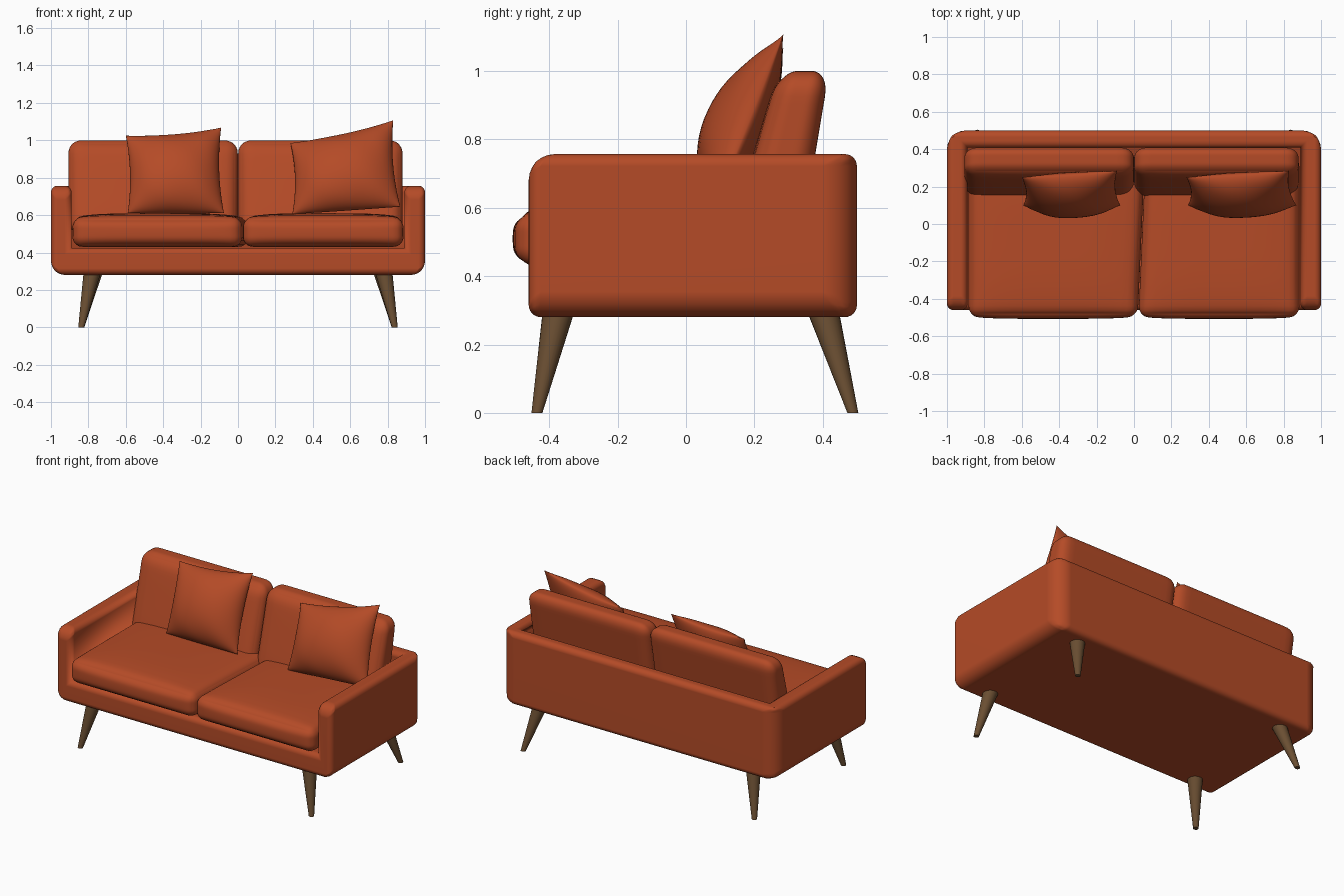
import bpy, bmesh, math
from mathutils import Vector

if "Cube" in bpy.data.objects:
    bpy.data.objects.remove(bpy.data.objects["Cube"], do_unlink=True)


def material(name, rgb):
    m = bpy.data.materials.new(name)
    m.use_nodes = True
    m.diffuse_color = (*rgb, 1)
    m.node_tree.nodes["Principled BSDF"].inputs["Base Color"].default_value = (*rgb, 1)
    return m


fabric = material("rust fabric", (0.46, 0.07, 0.02))
wood = material("brown wood", (0.145, 0.077, 0.032))


def finish(bm, name, mat, angle=50):
    bmesh.ops.recalc_face_normals(bm, faces=bm.faces[:])
    me = bpy.data.meshes.new(name)
    bm.to_mesh(me)
    bm.free()
    me.materials.append(mat)
    me.shade_smooth()
    me.set_sharp_from_angle(angle=math.radians(angle))
    ob = bpy.data.objects.new(name, me)
    bpy.context.collection.objects.link(ob)
    return ob


# Frame: base, arms and back as one shell, built from filled grid cells
XS, YS, ZS = (-1, -0.89, 0.89, 1), (-0.46, 0.41, 0.5), (0.28, 0.425, 0.757)


def build_frame():
    bm = bmesh.new()
    cells = {(i, j, k) for i in range(3) for j in range(2) for k in range(2)}
    cells.remove((1, 0, 1))
    for c in cells:
        for axis in range(3):
            for side in (0, 1):
                n = list(c)
                n[axis] += 2 * side - 1
                if tuple(n) in cells:
                    continue
                a, b = [t for t in range(3) if t != axis]
                quad = []
                for da, db in ((0, 0), (1, 0), (1, 1), (0, 1)):
                    p = list(c)
                    p[axis] += side
                    p[a] += da
                    p[b] += db
                    quad.append(bm.verts.new((XS[p[0]], YS[p[1]], ZS[p[2]])))
                bm.faces.new(quad)
    bmesh.ops.remove_doubles(bm, verts=bm.verts[:], dist=0.001)
    bmesh.ops.recalc_face_normals(bm, faces=bm.faces[:])
    bmesh.ops.dissolve_limit(bm, angle_limit=0.02, verts=bm.verts[:], edges=bm.edges[:])
    # Rounding radius of each convex edge, stored as bevel weight
    weight = bm.edges.layers.float.new("bevel_weight_edge")
    for e in bm.edges:
        if not e.is_convex:
            continue
        d = e.verts[1].co - e.verts[0].co
        mid = (e.verts[0].co + e.verts[1].co) / 2
        radius = 0.035
        if abs(d.z) > 0.1 and mid.y > 0.45:
            radius = 0.1
        elif abs(d.y) > 0.1 and mid.z < 0.3:
            radius = 0.075
        elif abs(d.x) > 0.05 and mid.y < -0.4 and mid.z > 0.7:
            radius = 0.075
        e[weight] = radius / 0.1
    ob = finish(bm, "sofa_frame", fabric, 180)
    bev = ob.modifiers.new("rounding", "BEVEL")
    bev.limit_method = "WEIGHT"
    bev.width = 0.1
    bev.segments = 6
    ob.modifiers.new("normals", "WEIGHTED_NORMAL")


# Rounded cushion block with an extra shaping rule
def cushion(name, lo, hi, r, shape):
    bm = bmesh.new()
    bmesh.ops.create_cube(bm, size=2)
    bmesh.ops.subdivide_edges(bm, edges=bm.edges[:], cuts=23, use_grid_fill=True)
    centre = (Vector(lo) + Vector(hi)) / 2
    half = (Vector(hi) - Vector(lo)) / 2
    for v in bm.verts:
        u = Vector([math.sin(t * math.pi / 2) for t in v.co])
        p = Vector([u[i] * half[i] for i in range(3)])
        q = Vector([max(r - half[i], min(half[i] - r, p[i])) for i in range(3)])
        d = p - q
        if d.length > 1e-6:
            p = q + d.normalized() * r
        v.co = shape(centre + p, u)
    return finish(bm, name, fabric, 180)


def seat_shape(p, u):
    dome = (1 - u.x ** 4) * (1 - u.y ** 4)
    p.z += 0.022 * dome * max(u.z, 0)
    p.y -= 0.012 * (1 - u.x ** 4) * (1 - u.z ** 2) * (u.y < -0.9)
    # The inner sides skew together towards the back
    if abs(p.x) < 0.5:
        p.x += 0.04 * (u.y + 1) / 2 * (1 - abs(p.x) / 0.5)
    return p


def back_shape(p, u):
    h = (p.z - 0.5) / 0.5
    slim = 1 - 0.28 * h
    p.y = 0.235 + (p.y - 0.235) * slim + 0.112 * h
    p.y -= 0.012 * (1 - u.x ** 4) * (1 - u.z ** 4) * max(-u.y, 0)
    return p


build_frame()
cushion("seat_cushion_right", (-0.885, -0.495, 0.43), (0.02, 0.36, 0.588), 0.055, seat_shape)
cushion("seat_cushion_left", (0.024, -0.495, 0.43), (0.885, 0.36, 0.588), 0.055, seat_shape)
cushion("back_cushion_right", (-0.907, 0.135, 0.5), (-0.001, 0.335, 1.0), 0.07, back_shape)
cushion("back_cushion_left", (0.001, 0.135, 0.5), (0.88, 0.335, 1.0), 0.07, back_shape)


# Throw pillow stretched between four corners, with pinched edges
def pillow(name, corners, front=0.13, rear=0.06, n=28):
    bl, br, tl, tr = [Vector(c) for c in corners]
    normal = (br - bl).cross(tl - bl).normalized()
    centre = (bl + br + tl + tr) / 4
    bm = bmesh.new()
    for depth in (front, -rear):
        grid = []
        for j in range(n + 1):
            for i in range(n + 1):
                u = -math.cos(math.pi * i / n)
                v = -math.cos(math.pi * j / n)
                s = u * (1 - 0.07 * (1 - v * v) * abs(u))
                t = v * (1 - 0.08 * (1 - u * u) * max(v, 0))
                p = bl.lerp(br, (s + 1) / 2).lerp(tl.lerp(tr, (s + 1) / 2), (t + 1) / 2)
                puff = ((1 - u * u) * (1 - v * v)) ** 0.55
                fold = 1 + 0.06 * math.sin(7 * u + 4 * v) * (u * u + v * v) / 2
                p += normal * depth * puff * fold * (1 - 0.12 * v)
                grid.append(bm.verts.new(p))
        for j in range(n):
            for i in range(n):
                a = j * (n + 1) + i
                bm.faces.new([grid[a], grid[a + 1], grid[a + n + 2], grid[a + n + 1]])
    bmesh.ops.remove_doubles(bm, verts=bm.verts[:], dist=0.0005)
    finish(bm, name, fabric, 80)


pillow("throw_pillow_right", ((-0.59, 0.1, 0.61), (-0.075, 0.1, 0.61),
                              (-0.6, 0.25, 1.025), (-0.09, 0.285, 1.068)))
pillow("throw_pillow_left", ((0.29, 0.1, 0.605), (0.868, 0.1, 0.645),
                             (0.28, 0.25, 0.985), (0.83, 0.285, 1.107)))


# Splayed tapered legs
def leg(name, top, foot):
    bm = bmesh.new()
    bmesh.ops.create_cone(bm, cap_ends=True, segments=24, radius1=0.016, radius2=0.047, depth=1)
    height = 0.3
    for v in bm.verts:
        t = v.co.z + 0.5
        v.co.x += foot[0] + (top[0] - foot[0]) * t
        v.co.y += foot[1] + (top[1] - foot[1]) * t
        v.co.z = height * t
    finish(bm, name, wood)


for side, sx in (("left", 1), ("right", -1)):
    leg("front_leg_" + side, (sx * 0.778, -0.372), (sx * 0.838, -0.436))
    leg("back_leg_" + side, (sx * 0.768, 0.4), (sx * 0.838, 0.488))
